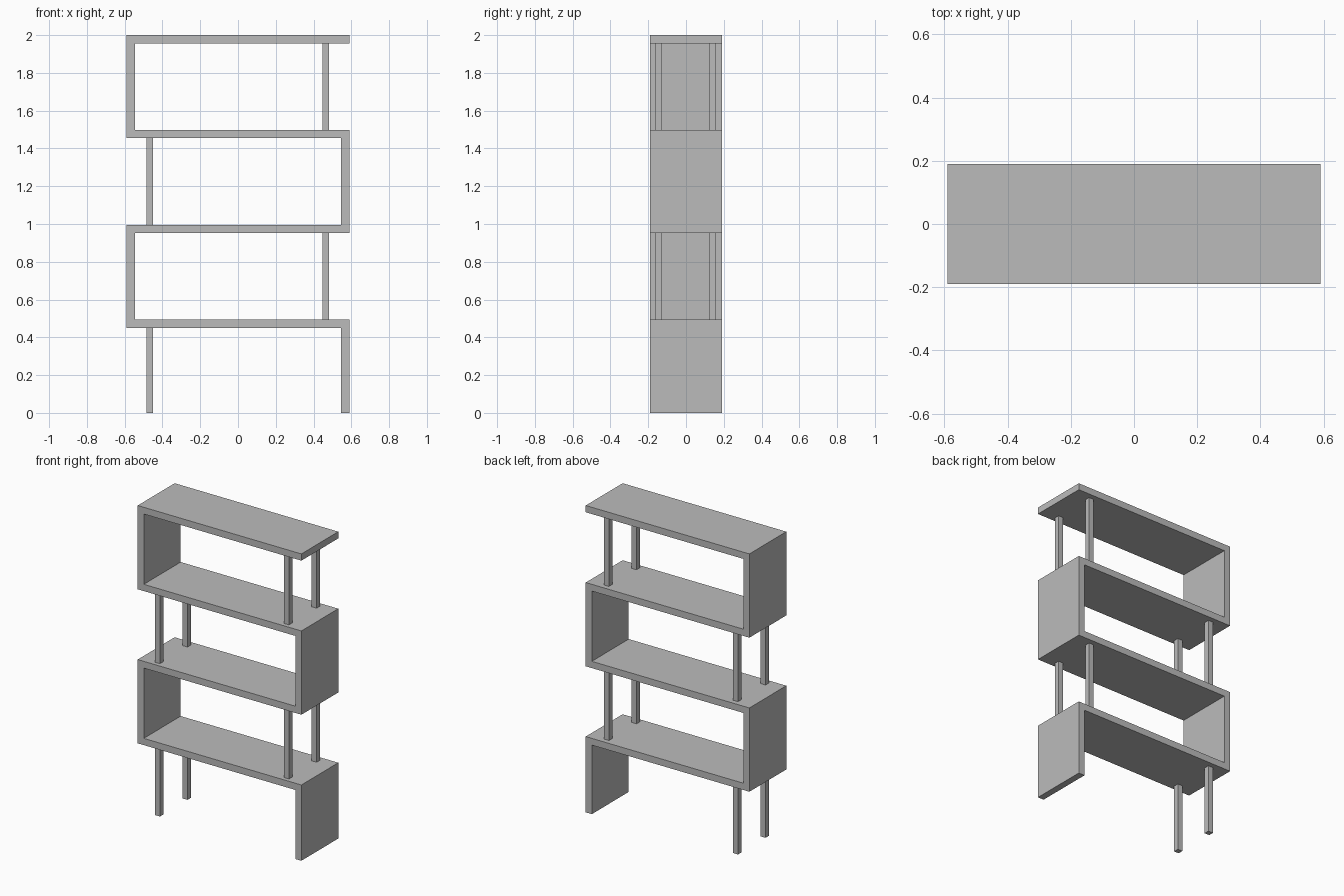
import bpy
import bmesh
from mathutils import Vector

cube = bpy.data.objects.get("Cube")
if cube:
    bpy.data.objects.remove(cube, do_unlink=True)

HALF_W, HALF_D = 0.59, 0.19
BOARD = 0.044
LEVELS = [2.0, 1.498, 0.996, 0.494]  # top of each shelf
POST = 0.035

grey = bpy.data.materials.new("plain grey")
grey.use_nodes = True
color = (0.5, 0.5, 0.5, 1)
grey.diffuse_color = color
grey.node_tree.nodes["Principled BSDF"].inputs["Base Color"].default_value = color


def add_object(name, bm):
    bmesh.ops.recalc_face_normals(bm, faces=bm.faces)
    mesh = bpy.data.meshes.new(name)
    bm.to_mesh(mesh)
    bm.free()
    mesh.materials.append(grey)
    obj = bpy.data.objects.new(name, mesh)
    bpy.context.collection.objects.link(obj)
    return obj


def ribbon_outline(path, thickness):
    """Offset a right-angled path to both sides with mitred corners."""
    steps = [(b - a).normalized() for a, b in zip(path, path[1:])]
    normals = [Vector((-d.y, d.x)) for d in steps]
    offsets = [normals[0]]
    offsets += [a + b for a, b in zip(normals, normals[1:])]
    offsets.append(normals[-1])
    half = thickness / 2
    left = [p + o * half for p, o in zip(path, offsets)]
    right = [p - o * half for p, o in zip(path, offsets)]
    return left + right[::-1]


# Zigzag frame: one folded board running from the top shelf to the floor
edge = HALF_W - BOARD / 2
path = [Vector((HALF_W, LEVELS[0] - BOARD / 2))]
side = -1
for i, top in enumerate(LEVELS):
    z = top - BOARD / 2
    if i:
        path.append(Vector((-side * edge, z)))
    path.append(Vector((side * edge, z)))
    side = -side
path.append(Vector((edge, 0)))

bm = bmesh.new()
verts = [bm.verts.new((p.x, -HALF_D, p.y)) for p in ribbon_outline(path, BOARD)]
face = bm.faces.new(verts)
extruded = bmesh.ops.extrude_face_region(bm, geom=[face])["geom"]
bmesh.ops.translate(bm, vec=(0, 2 * HALF_D, 0),
                    verts=[v for v in extruded if isinstance(v, bmesh.types.BMVert)])
add_object("zigzag_shelf_frame", bm)

# Square posts holding up the open end of each shelf
floors = LEVELS[1:] + [0]
for i, (top, floor) in enumerate(zip(LEVELS, floors)):
    x = 0.464 if i % 2 == 0 else -0.467
    z0, z1 = floor, top - BOARD
    for label, y in (("front", -0.145), ("back", 0.139)):
        bm = bmesh.new()
        bmesh.ops.create_cube(bm, size=1)
        bmesh.ops.scale(bm, vec=(POST, POST, z1 - z0), verts=bm.verts)
        bmesh.ops.translate(bm, vec=(x, y, (z0 + z1) / 2), verts=bm.verts)
        add_object(f"{label}_post_{i + 1}", bm)
